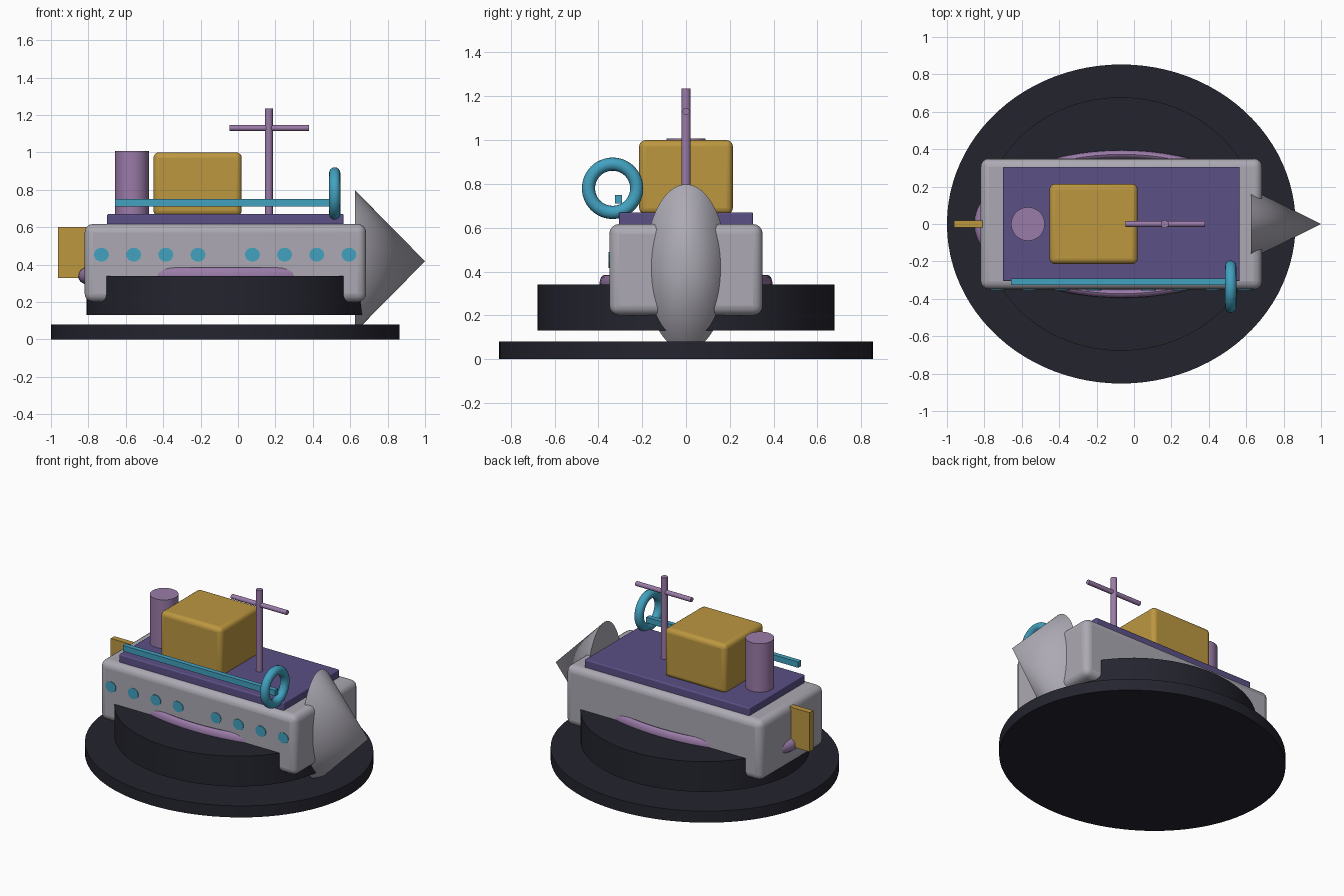
import bpy, bmesh, math
from mathutils import Matrix, Vector

cube = bpy.data.objects.get("Cube")
if cube:
    bpy.data.objects.remove(cube, do_unlink=True)


def material(name, r, g, b):
    m = bpy.data.materials.new(name)
    m.use_nodes = True
    col = [((c / 255 + 0.055) / 1.055) ** 2.4 for c in (r, g, b)] + [1]
    m.diffuse_color = col
    m.node_tree.nodes["Principled BSDF"].inputs["Base Color"].default_value = col
    return m


GREY = material("hull grey", 172, 169, 179)
DARK = material("dark navy", 36, 36, 47)
INDIGO = material("deck indigo", 91, 80, 134)
GOLD = material("ochre", 188, 151, 64)
TEAL = material("teal", 66, 161, 192)
MAUVE = material("mauve", 154, 123, 168)


def finish(name, bm, mat, location, bevel=0, segments=4):
    """Turn a bmesh into a smooth shaded object with sharp edges kept."""
    mesh = bpy.data.meshes.new(name)
    bmesh.ops.recalc_face_normals(bm, faces=bm.faces)
    bm.to_mesh(mesh)
    bm.free()
    mesh.materials.append(mat)
    ob = bpy.data.objects.new(name, mesh)
    ob.location = location
    bpy.context.collection.objects.link(ob)
    if bevel:
        mod = ob.modifiers.new("rounded edges", "BEVEL")
        mod.width, mod.segments = bevel, segments
    bpy.ops.object.select_all(action="DESELECT")
    bpy.context.view_layer.objects.active = ob
    ob.select_set(True)
    bpy.ops.object.shade_smooth_by_angle(angle=math.radians(35))
    return ob


def box(name, mat, low, high, bevel=0):
    low, high = Vector(low), Vector(high)
    bm = bmesh.new()
    bmesh.ops.create_cube(bm, size=1, matrix=Matrix.Diagonal((*(high - low), 1)))
    return finish(name, bm, mat, (low + high) / 2, bevel)


def cylinder(name, mat, center, rx, ry, depth, axis="Z", sides=48, tip=1.0):
    """Elliptical cylinder or cone, turned so its axis lies along X, Y or Z."""
    turn = {"X": Matrix.Rotation(math.pi / 2, 4, "Y"),
            "Y": Matrix.Rotation(math.pi / 2, 4, "X"),
            "Z": Matrix()}[axis]
    bm = bmesh.new()
    bmesh.ops.create_cone(bm, cap_ends=True, segments=sides, radius1=1, radius2=tip,
                          depth=depth, matrix=turn @ Matrix.Diagonal((rx, ry, 1, 1)))
    return finish(name, bm, mat, center)


def ring(name, mat, center, major, minor, matrix, steps=64, sides=16):
    """Torus made by spinning a circle around Z."""
    bm = bmesh.new()
    circle = bmesh.ops.create_circle(
        bm, segments=sides, radius=minor,
        matrix=Matrix.Translation((major, 0, 0)) @ Matrix.Rotation(math.pi / 2, 4, "X"))
    bmesh.ops.spin(bm, geom=circle["verts"] + list({e for v in circle["verts"] for e in v.link_edges}),
                   cent=(0, 0, 0), axis=(0, 0, 1), angle=math.tau, steps=steps, use_duplicate=False)
    bmesh.ops.remove_doubles(bm, verts=bm.verts, dist=0.0005)
    bm.transform(matrix)
    return finish(name, bm, mat, center)


# Stand: two oval plates
cylinder("base_plate", DARK, (-0.068, 0, 0.04), 0.932, 0.853, 0.08, sides=96)
cylinder("upper_plate", DARK, (-0.07, 0, 0.235), 0.74, 0.678, 0.21, sides=96)

# Hull with oval bumper, bow and rudder
box("hull", GREY, (-0.82, -0.35, 0.2), (0.685, 0.35, 0.617), 0.045)
ring("hull_bumper", MAUVE, (-0.065, 0, 0.34), 0.745, 0.045, Matrix.Diagonal((1, 0.5, 1, 1)))
cylinder("bow_cone", GREY, (0.8125, 0, 0.418), 0.38, 0.188, 0.375, axis="X", sides=64, tip=0)
box("rudder", GOLD, (-0.963, -0.02, 0.328), (-0.79, 0.02, 0.6))

# Deck and superstructure
box("deck", INDIGO, (-0.7, -0.306, 0.6), (0.565, 0.306, 0.67), 0.008)
box("cabin", GOLD, (-0.452, -0.214, 0.66), (0.02, 0.214, 1.0), 0.03)
cylinder("funnel", MAUVE, (-0.567, 0, 0.83), 0.09, 0.09, 0.354)
cylinder("mast", MAUVE, (0.165, 0, 0.945), 0.021, 0.021, 0.58, sides=24)
cylinder("mast_crossbar", MAUVE, (0.167, 0, 1.13), 0.016, 0.016, 0.425, axis="X", sides=16)

# Side rail with lifebuoy
box("side_rail", TEAL, (-0.657, -0.325, 0.71), (0.51, -0.292, 0.75))
ring("lifebuoy", TEAL, (0.517, -0.335, 0.78), 0.11, 0.03, Matrix.Rotation(math.pi / 2, 4, "Y"))

# Portholes in two groups of four on the front side
for group, start in (("rear", -0.73), ("fore", 0.077)):
    for i in range(4):
        cylinder(f"{group}_porthole_{i + 1}", TEAL, (start + 0.172 * i, -0.35, 0.453),
                 0.04, 0.037, 0.009, axis="Y", sides=16)
